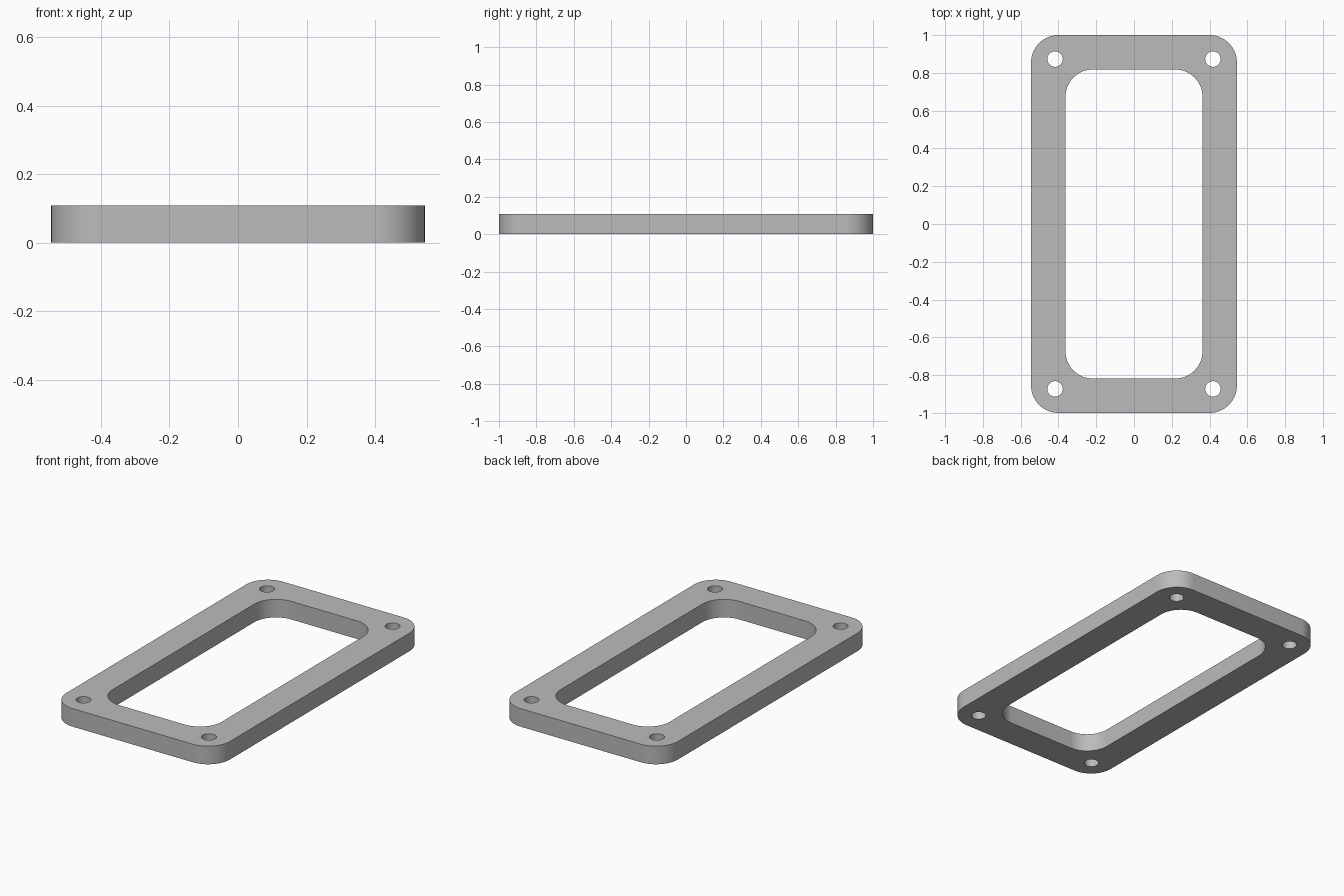
import bpy, bmesh
from math import cos, sin, pi

HALF_X, HALF_Y, HEIGHT = 0.545, 1.0, 0.109

cube = bpy.data.objects.get("Cube")
if cube:
    bpy.data.objects.remove(cube, do_unlink=True)


def rounded_rectangle(half_x, half_y, radius, steps=16):
    """Outline points, one quarter arc per corner."""
    points = []
    for quarter, (sx, sy) in enumerate([(1, 1), (-1, 1), (-1, -1), (1, -1)]):
        for i in range(steps + 1):
            a = (quarter + i / steps) * pi / 2
            points.append((sx * (half_x - radius) + radius * cos(a),
                           sy * (half_y - radius) + radius * sin(a)))
    return points


def circle(x, y, radius, steps=32):
    return [(x + radius * cos(2 * pi * i / steps),
             y + radius * sin(2 * pi * i / steps)) for i in range(steps)]


# Outer edge, central opening and four corner bolt holes
outlines = [rounded_rectangle(HALF_X, HALF_Y, 0.145),
            rounded_rectangle(0.363, 0.818, 0.145)]
outlines += [circle(sx * 0.418, sy * 0.873, 0.041) for sx in (-1, 1) for sy in (-1, 1)]

# Flat filled profile, extruded to the plate thickness
profile = bpy.data.curves.new("frame_profile", "CURVE")
profile.dimensions = "2D"
profile.fill_mode = "BOTH"
profile.extrude = HEIGHT / 2
for outline in outlines:
    spline = profile.splines.new("POLY")
    spline.points.add(len(outline) - 1)
    for point, (x, y) in zip(spline.points, outline):
        point.co = (x, y, 0, 1)
    spline.use_cyclic_u = True

frame = bpy.data.objects.new("mounting_frame", profile)
bpy.context.collection.objects.link(frame)
bpy.ops.object.select_all(action="DESELECT")
frame.select_set(True)
bpy.context.view_layer.objects.active = frame
bpy.ops.object.convert(target="MESH")
frame = bpy.context.object
frame.name = "mounting_frame"

# Weld the caps to the walls and stand the plate on the floor
bm = bmesh.new()
bm.from_mesh(frame.data)
bmesh.ops.remove_doubles(bm, verts=bm.verts, dist=0.0001)
bmesh.ops.translate(bm, verts=bm.verts, vec=(0, 0, HEIGHT / 2))
bmesh.ops.recalc_face_normals(bm, faces=bm.faces)
bm.to_mesh(frame.data)
bm.free()
bpy.ops.object.shade_smooth_by_angle()

# Plain grey
grey = bpy.data.materials.new("grey")
grey.use_nodes = True
colour = (0.5, 0.5, 0.5, 1)
grey.diffuse_color = colour
grey.node_tree.nodes["Principled BSDF"].inputs["Base Color"].default_value = colour
frame.data.materials.clear()
frame.data.materials.append(grey)
